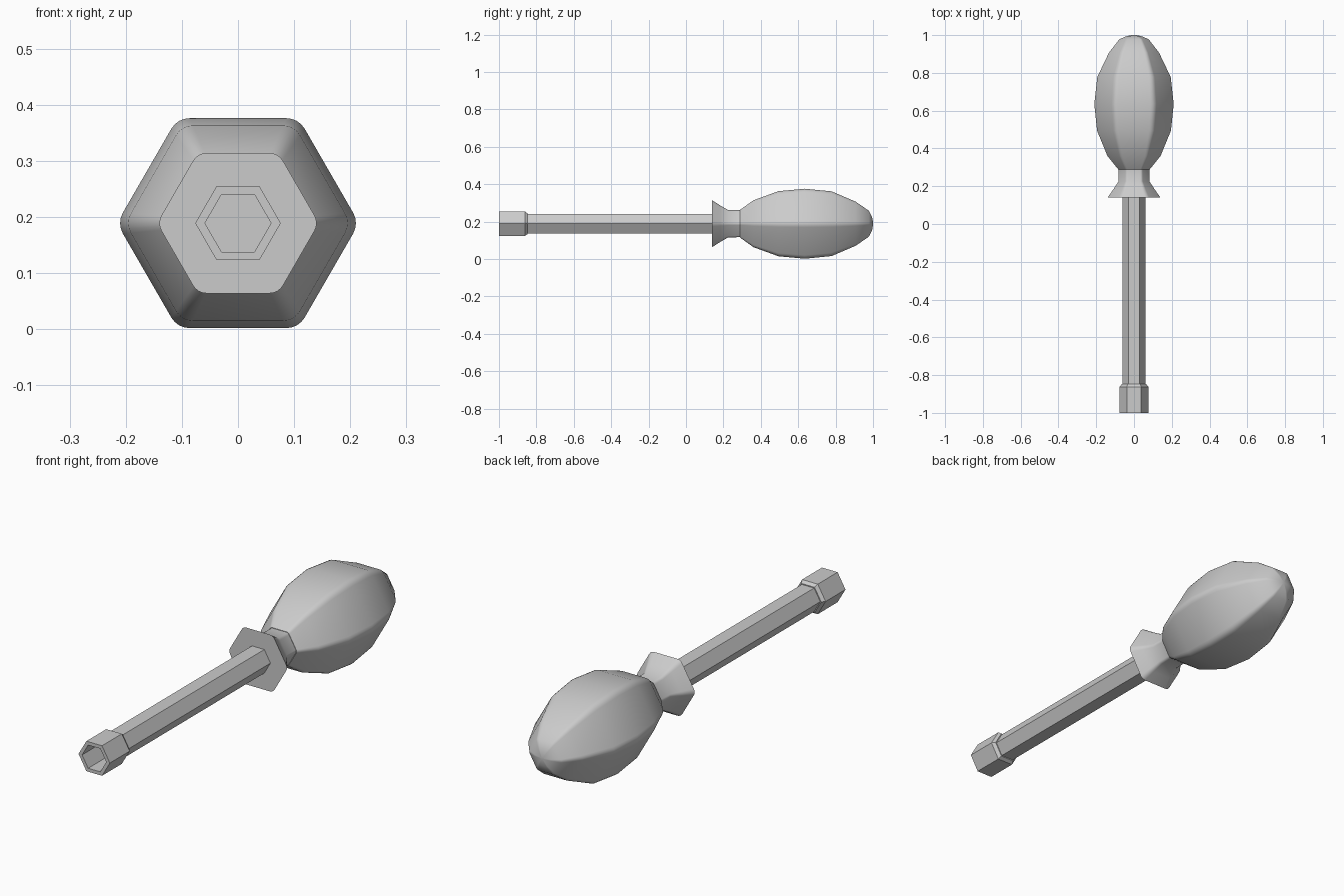
import bpy, bmesh, math

if "Cube" in bpy.data.objects:
    bpy.data.objects.remove(bpy.data.objects["Cube"])

ZC = 0.189  # height of the tool axis


def hex_ring(a, rounding, seg):
    """Hexagon (flat top) with apothem a; corners optionally rounded."""
    r = a * rounding
    pts = []
    for k in range(6):
        ang = math.radians(60 * k)
        d = (a - r) / math.cos(math.radians(30))
        cx, cz = d * math.cos(ang), d * math.sin(ang)
        if seg == 0:
            pts.append((cx, cz))
            continue
        for i in range(seg + 1):
            t = ang + math.radians(-30 + 60 * i / seg)
            pts.append((cx + r * math.cos(t), cz + r * math.sin(t)))
    return pts


def loft(name, profile, rounding=0.0, seg=0, smooth=None):
    """Loft hexagonal rings along y; profile is a list of (y, apothem)."""
    bm = bmesh.new()
    rings = []
    for y, a in profile:
        rings.append([bm.verts.new((x, y, ZC + z)) for x, z in hex_ring(a, rounding, seg)])
    n = len(rings[0])
    for r0, r1 in zip(rings, rings[1:]):
        for i in range(n):
            j = (i + 1) % n
            bm.faces.new((r0[i], r0[j], r1[j], r1[i]))
    bm.faces.new(rings[0])
    bm.faces.new(rings[-1])
    bmesh.ops.recalc_face_normals(bm, faces=bm.faces)
    me = bpy.data.meshes.new(name)
    bm.to_mesh(me)
    bm.free()
    ob = bpy.data.objects.new(name, me)
    bpy.context.collection.objects.link(ob)
    if smooth:
        bpy.ops.object.select_all(action='DESELECT')
        ob.select_set(True)
        bpy.context.view_layer.objects.active = ob
        bpy.ops.object.shade_smooth_by_angle(angle=math.radians(smooth))
    return ob


# Bulbous grip with a slightly domed end
loft("grip", [(0.289, 0.074), (0.36, 0.125), (0.494, 0.174), (0.635, 0.187),
              (0.778, 0.173), (0.907, 0.118), (0.978, 0.069), (0.995, 0.034),
              (1.0, 0.008)], rounding=0.2, seg=4, smooth=38)

# Flared collar in front of the grip
loft("collar", [(0.14, 0.125), (0.184, 0.097), (0.226, 0.073), (0.291, 0.072)],
     rounding=0.22, seg=4, smooth=38)

# Hexagonal shaft
loft("shaft", [(-0.87, 0.052), (0.15, 0.052)])

# Socket tip: recess floor, recess wall, rim, outside, chamfered shoulder
loft("socket", [(-0.88, 0.051), (-1.0, 0.051), (-1.0, 0.066),
                (-0.862, 0.066), (-0.848, 0.056)])
